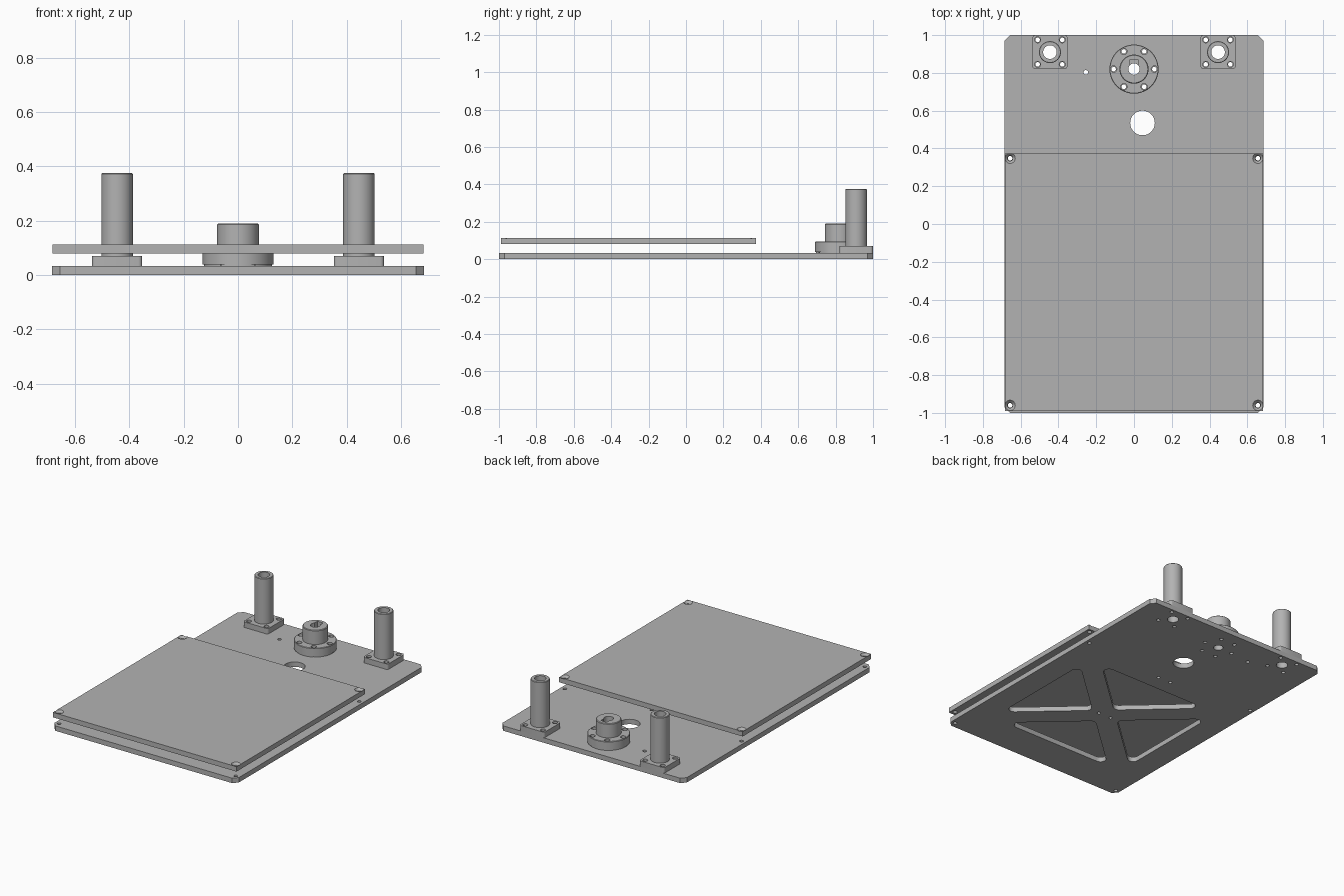
import bpy, bmesh, math
from mathutils import Vector

cube = bpy.data.objects.get("Cube")
if cube:
    bpy.data.objects.remove(cube, do_unlink=True)

grey = bpy.data.materials.new("light_grey")
grey.use_nodes = True
COLOR = (0.45, 0.45, 0.45, 1)
grey.diffuse_color = COLOR
grey.node_tree.nodes["Principled BSDF"].inputs["Base Color"].default_value = COLOR


def rounded(points, r, steps=6):
    """Outline with every corner replaced by an arc of radius r (steps=1: chamfer)."""
    out, pts = [], [Vector(p) for p in points]
    for i, p in enumerate(pts):
        a = (pts[i - 1] - p).normalized()
        b = (pts[(i + 1) % len(pts)] - p).normalized()
        half = a.angle(b) / 2
        centre = p + (a + b).normalized() * r / math.sin(half)
        start = p + a * r / math.tan(half) - centre
        end = p + b * r / math.tan(half) - centre
        turn = start.angle_signed(end)
        for k in range(steps + 1):
            t = -turn * k / steps
            out.append(centre + Vector((start.x * math.cos(t) - start.y * math.sin(t),
                                        start.x * math.sin(t) + start.y * math.cos(t))))
    return out


def rect(x0, x1, y0, y1):
    return [(x0, y0), (x1, y0), (x1, y1), (x0, y1)]


def prism(bm, outline, z0, z1):
    n = len(outline)
    low = [bm.verts.new((p[0], p[1], z0)) for p in outline]
    top = [bm.verts.new((p[0], p[1], z1)) for p in outline]
    bm.faces.new(low[::-1])
    bm.faces.new(top)
    for i in range(n):
        j = (i + 1) % n
        bm.faces.new((low[i], low[j], top[j], top[i]))


def lathe(bm, x, y, profile, sides=48):
    """Closed solid of revolution from (radius, z) pairs, bottom to top."""
    rings = [[bm.verts.new((x + r * math.cos(math.tau * i / sides),
                            y + r * math.sin(math.tau * i / sides), z))
              for i in range(sides)] for r, z in profile]
    bm.faces.new(rings[0][::-1])
    bm.faces.new(rings[-1])
    for lo, hi in zip(rings, rings[1:]):
        for i in range(sides):
            j = (i + 1) % sides
            bm.faces.new((lo[i], lo[j], hi[j], hi[i]))


def drill(bm, spots, r, z0=-0.1, z1=0.5, sides=20):
    for x, y in spots:
        lathe(bm, x, y, [(r, z0), (r, z1)], sides)


def finish(name, bm):
    bmesh.ops.recalc_face_normals(bm, faces=bm.faces)
    mesh = bpy.data.meshes.new(name)
    bm.to_mesh(mesh)
    bm.free()
    mesh.materials.append(grey)
    ob = bpy.data.objects.new(name, mesh)
    bpy.context.collection.objects.link(ob)
    return ob


def boolean(ob, cutter, operation):
    mod = ob.modifiers.new("cut", 'BOOLEAN')
    mod.operation, mod.solver, mod.object = operation, 'EXACT', cutter
    bpy.context.view_layer.objects.active = ob
    bpy.ops.object.modifier_apply(modifier=mod.name)
    bpy.data.objects.remove(cutter, do_unlink=True)


BASE_TOP = 0.033
TOWER_X, TOWER_Y = 0.445, 0.91
HUB_Y = 0.82
corner_spots = [(x, y) for x in (-0.656, 0.656) for y in (-0.96, 0.348)]
hub_bolts = [(0.108 * math.cos(k * math.pi / 3), HUB_Y + 0.108 * math.sin(k * math.pi / 3))
             for k in range(6)]


def tower_bolts(cx):
    return [(cx + dx, TOWER_Y + dy) for dx in (-0.065, 0.065) for dy in (-0.065, 0.065)]


# Base plate with chamfered corners
bm = bmesh.new()
prism(bm, rounded(rect(-0.685, 0.685, -1, 1), 0.03, 1), 0, BASE_TOP)
base = finish("base_plate", bm)

# Openings in the base: round holes and four lightening pockets between crossed ribs
bm = bmesh.new()
drill(bm, [(0.045, 0.535)], 0.065, sides=48)
drill(bm, [(-TOWER_X, TOWER_Y), (TOWER_X, TOWER_Y)], 0.036, sides=40)
drill(bm, [(0, HUB_Y)], 0.03, sides=40)
drill(bm, corner_spots + [(-0.255, 0.803)], 0.012)
drill(bm, hub_bolts + tower_bolts(TOWER_X) + tower_bolts(-TOWER_X), 0.012)
drill(bm, [(x, y) for x in (-0.048, 0.048) for y in (-0.285, 0.295)], 0.011)
W, H, GAP, MID = 0.52, 0.47, 0.09, -0.285
for s in (-1, 1):
    ex, ey = W - GAP * W / H, H - GAP
    side = [(s * GAP * W / H, MID), (s * W, MID - s * ey), (s * W, MID + s * ey)]
    end = [(0, MID + s * GAP), (s * ex, MID + s * H), (-s * ex, MID + s * H)]
    for tri in (side, end):
        prism(bm, rounded(tri, 0.035), -0.1, 0.1)
boolean(base, finish("base_cutter", bm), 'DIFFERENCE')

# Raised cover plate with countersunk corner holes
bm = bmesh.new()
prism(bm, rect(-0.682, 0.682, -0.99, 0.373), 0.08, 0.113)
cover = finish("cover_plate", bm)
bm = bmesh.new()
for x, y in corner_spots:
    lathe(bm, x, y, [(0.014, 0), (0.014, 0.098), (0.0275, 0.113), (0.0275, 0.2)], 28)
boolean(cover, finish("cover_cutter", bm), 'DIFFERENCE')

# Two flanged guide tubes
for label, cx in (("left", TOWER_X), ("right", -TOWER_X)):
    bm = bmesh.new()
    prism(bm, rounded(rect(cx - 0.0925, cx + 0.0925, 0.82, 1), 0.015, 4), BASE_TOP, 0.07)
    tower = finish(label + "_guide_tube", bm)
    bm = bmesh.new()
    lathe(bm, cx, TOWER_Y, [(0.058, 0.05), (0.058, 0.372), (0.055, 0.375)])
    boolean(tower, finish("tube_body", bm), 'UNION')
    bm = bmesh.new()
    drill(bm, [(cx, TOWER_Y)], 0.036, sides=40)
    drill(bm, tower_bolts(cx), 0.016)
    boolean(tower, finish("tube_cutter", bm), 'DIFFERENCE')

# Stepped hub with bolt circle, bore and keyway
bm = bmesh.new()
lathe(bm, 0, HUB_Y, [(0.125, BASE_TOP), (0.125, 0.038), (0.13, 0.038), (0.13, 0.092),
                     (0.127, 0.095), (0.077, 0.095), (0.077, 0.186), (0.073, 0.19)], 64)
hub = finish("hub", bm)
bm = bmesh.new()
drill(bm, [(0, HUB_Y)], 0.03, sides=40)
drill(bm, hub_bolts, 0.017)
boolean(hub, finish("hub_cutter", bm), 'DIFFERENCE')
bm = bmesh.new()
prism(bm, rect(-0.022, 0.022, HUB_Y, HUB_Y + 0.052), -0.1, 0.5)
boolean(hub, finish("keyway_cutter", bm), 'DIFFERENCE')

# Smooth round walls, keep machined edges crisp
bpy.ops.object.select_all(action='DESELECT')
for ob in bpy.context.collection.objects:
    if ob.type == 'MESH' and ob.data.materials and ob.data.materials[0] == grey:
        ob.select_set(True)
        bpy.context.view_layer.objects.active = ob
bpy.ops.object.shade_smooth_by_angle(angle=math.radians(30))
